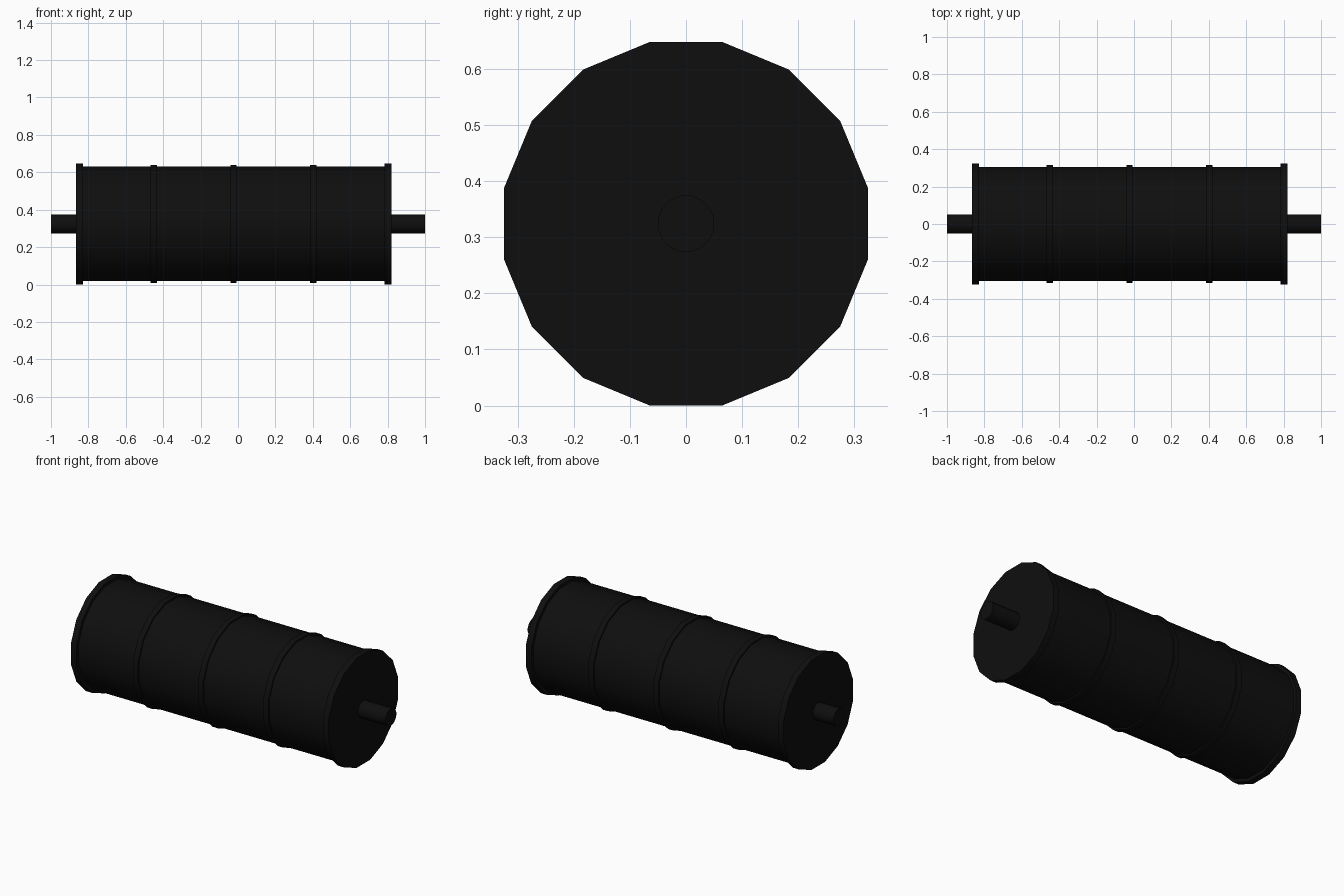
import bpy
import bmesh
import math
from mathutils import Matrix

cube = bpy.data.objects.get("Cube")
if cube:
    bpy.data.objects.remove(cube, do_unlink=True)

SIDES = 16
AXIS_Z = 0.324

black = bpy.data.materials.new("matte_black")
black.use_nodes = True
colour = (0.0045, 0.0045, 0.0045, 1)
black.diffuse_color = colour
black.node_tree.nodes["Principled BSDF"].inputs["Base Color"].default_value = colour


def roller(name, x0, x1, apothem):
    """Faceted cylinder along x with a flat side facing up."""
    bm = bmesh.new()
    bmesh.ops.create_cone(
        bm, cap_ends=True, segments=SIDES, depth=x1 - x0,
        radius1=apothem / math.cos(math.pi / SIDES),
        radius2=apothem / math.cos(math.pi / SIDES))
    bm.transform(Matrix.Rotation(math.pi / 2, 4, 'Y')
                 @ Matrix.Rotation(math.pi / SIDES, 4, 'Z'))
    mesh = bpy.data.meshes.new(name)
    bm.to_mesh(mesh)
    bm.free()
    mesh.materials.append(black)
    obj = bpy.data.objects.new(name, mesh)
    obj.location = ((x0 + x1) / 2, 0, AXIS_Z)
    bpy.context.collection.objects.link(obj)
    bpy.ops.object.select_all(action='DESELECT')
    obj.select_set(True)
    bpy.context.view_layer.objects.active = obj
    bpy.ops.object.shade_smooth_by_angle(angle=math.radians(30))
    return obj


# Drum body
roller("drum", -0.85, 0.805, 0.306)

# Raised end rims
roller("right_rim", -0.865, -0.828, 0.324)
roller("left_rim", 0.783, 0.82, 0.324)

# Thin bands around the drum
for name, x in (("right_band", -0.45), ("middle_band", -0.024), ("left_band", 0.402)):
    roller(name, x - 0.017, x + 0.017, 0.315)

# Axle stubs at both ends
roller("right_axle", -1.0, -0.84, 0.05)
roller("left_axle", 0.795, 1.0, 0.05)
